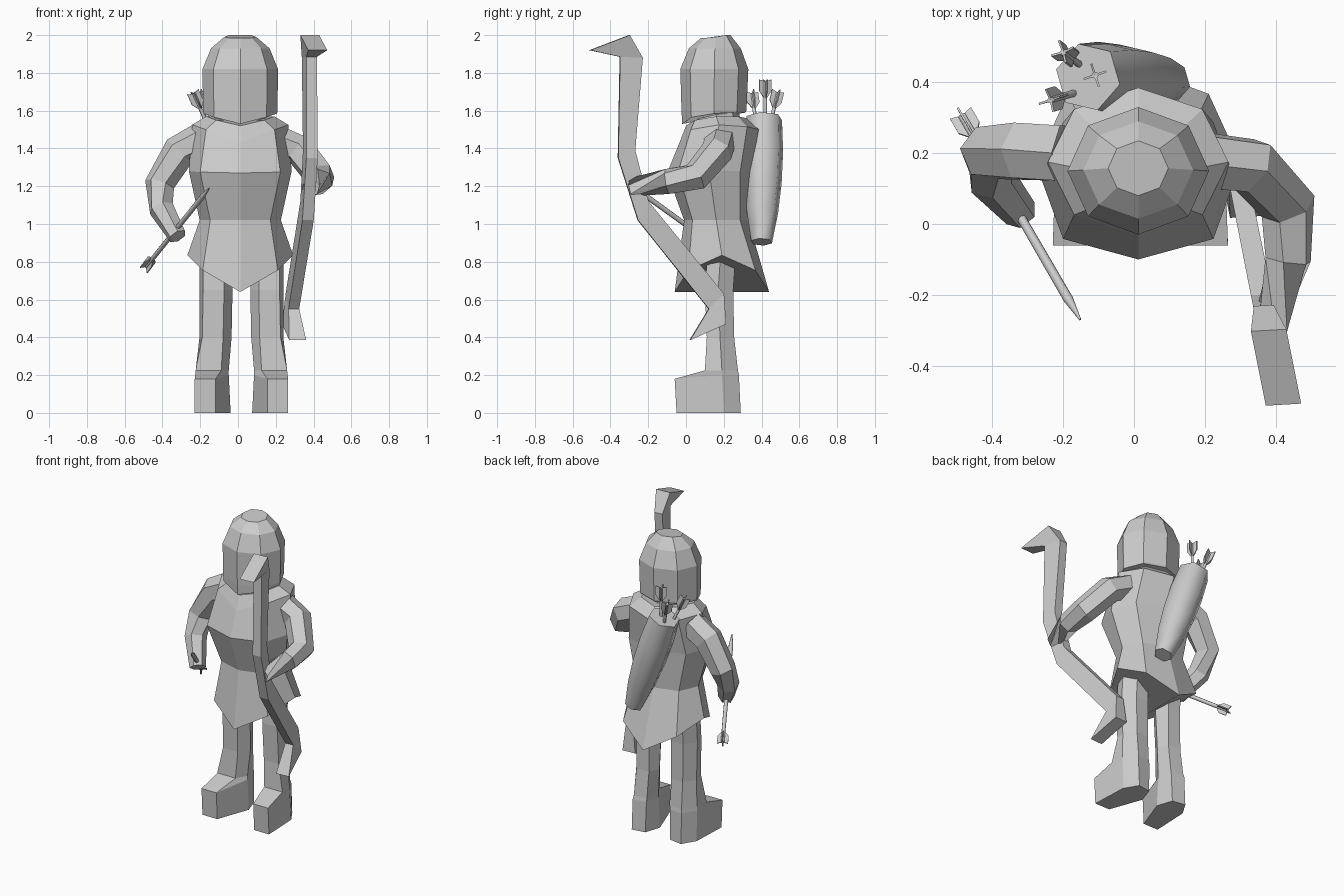
import bpy, bmesh, math
from mathutils import Vector

if "Cube" in bpy.data.objects:
    bpy.data.objects.remove(bpy.data.objects["Cube"])


def loft(name, rings, smooth=False):
    """Skin a list of equal-length point rings and cap both ends."""
    bm = bmesh.new()
    vs = [[bm.verts.new(p) for p in r] for r in rings]
    n = len(rings[0])
    for a, b in zip(vs, vs[1:]):
        for i in range(n):
            j = (i + 1) % n
            bm.faces.new((a[i], a[j], b[j], b[i]))
    bm.faces.new(vs[0][::-1])
    bm.faces.new(vs[-1])
    bmesh.ops.recalc_face_normals(bm, faces=bm.faces)
    me = bpy.data.meshes.new(name)
    bm.to_mesh(me)
    bm.free()
    ob = bpy.data.objects.new(name, me)
    bpy.context.collection.objects.link(ob)
    if smooth:
        bpy.ops.object.select_all(action='DESELECT')
        bpy.context.view_layer.objects.active = ob
        ob.select_set(True)
        bpy.ops.object.shade_smooth_by_angle(angle=math.radians(62))
    return ob


def octo(zs, rx, yf, yb, kx=0.71, ky=0.71):
    """Octagon ring; zs = heights at front, front diagonal, side, back diagonal, back."""
    cx, cy, ry = 0.012, (yf + yb) / 2, (yb - yf) / 2
    half = [(0, -1), (kx, -ky), (1, 0), (kx, ky), (0, 1)]
    pts = [(cx + rx * x, cy + ry * y, z) for (x, y), z in zip(half, zs)]
    return pts + [(2 * cx - p[0], p[1], p[2]) for p in pts[3:0:-1]]


def tube(name, path, radii, n=6, smooth=False):
    """Polygonal tube following a path."""
    P = [Vector(p) for p in path]
    rings = []
    for i, (p, r) in enumerate(zip(P, radii)):
        d = (P[min(i + 1, len(P) - 1)] - P[max(i - 1, 0)]).normalized()
        u = d.cross(Vector((0.2, 1, 0.1))).normalized()
        v = d.cross(u)
        rings.append([p + r * (u * math.cos(t) + v * math.sin(t))
                      for t in (math.tau * k / n for k in range(n))])
    return loft(name, rings, smooth)


def fletching(name, tail, fwd, length=0.1, w=0.034):
    """Crossed feather vanes at the tail of an arrow; fwd points to the arrow tip."""
    t, d = Vector(tail), Vector(fwd).normalized()
    u = d.cross(Vector((0.9, 0.3, 0.1))).normalized()
    v = d.cross(u)
    for k in range(4):
        a = math.tau * k / 4
        o = u * math.cos(a) + v * math.sin(a)
        s = (v * math.cos(a) - u * math.sin(a)) * 0.003
        prof = [t, t + o * w - d * 0.01, t + o * w + d * length * 0.5, t + d * length]
        loft(f"{name}_vane_{k}", [[p - s for p in prof], [p + s for p in prof]])


# Hooded head and neck
loft("head", [
    octo((1.53, 1.565, 1.585, 1.59, 1.59), 0.195, -0.02, 0.315),
    octo((1.60, 1.60, 1.60, 1.60, 1.60), 0.197, -0.024, 0.32),
    octo([1.82] * 5, 0.2, -0.03, 0.33),
    octo([1.93] * 5, 0.155, 0.015, 0.29),
    octo((1.985, 1.985, 1.99, 2, 2), 0.085, 0.08, 0.235)])
loft("neck", [octo([1.46] * 5, 0.15, 0.03, 0.3), octo([1.6] * 5, 0.13, 0.04, 0.28)])

# Tunic with pointed skirt
loft("tunic", [
    octo((0.64, 0.755, 0.835, 0.755, 0.64), 0.28, -0.06, 0.44),
    octo([1.02] * 5, 0.215, -0.01, 0.33, 0.74, 0.74),
    octo((1.27, 1.275, 1.28, 1.28, 1.28), 0.272, -0.1, 0.345, 0.78, 0.74),
    octo((1.43, 1.50, 1.525, 1.515, 1.5), 0.255, -0.035, 0.385),
    octo((1.52, 1.55, 1.57, 1.57, 1.56), 0.18, 0.0, 0.32)])

# Legs with boots, mirrored
sole = [(.155, -.05), (.265, -.05), (.255, .2), (.2, .29), (.11, .275), (.075, .17)]
toe = [(.155, -.06), (.265, -.06), (.25, .19), (.2, .28), (.105, .27), (.085, .17)]
ankle = [(.125, .1), (.26, .1), (.25, .19), (.195, .275), (.105, .265), (.085, .17)]
knee = [(.115, .11), (.225, .11), (.24, .18), (.19, .255), (.1, .25), (.07, .18)]
thigh = [(.11, .10), (.22, .10), (.24, .17), (.19, .25), (.1, .25), (.065, .17)]
hip = [(x, y + 0.02) for x, y in thigh]
levels = [(sole, 0, 0), (toe, .18, .2), (ankle, .225, .225),
          (knee, .4, .4), (thigh, .65, .65), (hip, .93, .93)]
for name, s in (("right_leg", 1), ("left_leg", -1)):
    loft(name, [[(0.018 + s * (x - 0.018), y, zf if i < 2 else zb)
                 for i, (x, y) in enumerate(pts)] for pts, zf, zb in levels])

# Arms
tube("arrow_arm", [(-.19, .2, 1.45), (-.31, .205, 1.385), (-.415, .2, 1.21),
                   (-.405, .13, 1.08), (-.32, .03, .935)], [.09, .09, .08, .068, .05])
tube("bow_arm", [(.2, .18, 1.44), (.33, .165, 1.385), (.435, .05, 1.25),
                 (.435, -.1, 1.225), (.385, -.29, 1.195)], [.085, .085, .08, .068, .05])

# Recurve bow: (front y, z), (back y, z), half width
bow = [((-.51, 1.92), (-.30, 2.0), .05), ((-.35, 1.885), (-.23, 1.88), .028),
       ((-.36, 1.35), (-.27, 1.39), .03), ((-.255, 1.02), (-.2, 1.12), .03),
       ((.12, .55), (.2, .63), .028), ((.02, .385), (.21, .47), .045)]
rings = []
for (y0, z0), (y1, z1), w in bow:
    rings.append([(0.32 - 0.2 * y + s * w, y + 0.2 * s * w * 0.3, z)
                  for y, z, s in ((y0, z0, -1), (y0, z0, 1), (y1, z1, 1), (y1, z1, -1))])
loft("bow", rings)

# Quiver on the back
top, base = Vector((-.13, .415, 1.56)), Vector((.105, .4, .905))
tube("quiver", [base.lerp(top, t) for t in (0, .25, .5, .75, 1)],
     [.058, .088, .104, .108, .098], 6, True)

# Arrows in the quiver
for i, (a, b) in enumerate([((-.11, .42, 1.5), (-.11, .42, 1.755)),
                            ((-.14, .44, 1.5), (-.2, .485, 1.695)),
                            ((-.15, .375, 1.5), (-.235, .35, 1.69))]):
    a, b = Vector(a), Vector(b)
    tube(f"quiver_arrow_{i}", [a, b], [.01, .01], 6, True)
    fletching(f"quiver_arrow_{i}", b, a - b)

# Arrow in the hand
tail, tip = Vector((-.485, .305, .775)), Vector((-.152, -.27, 1.19))
tube("hand_arrow", [tail, tail.lerp(tip, .9), tip], [.012, .014, .003], 8, True)
fletching("hand_arrow", tail, tip - tail, 0.09)
